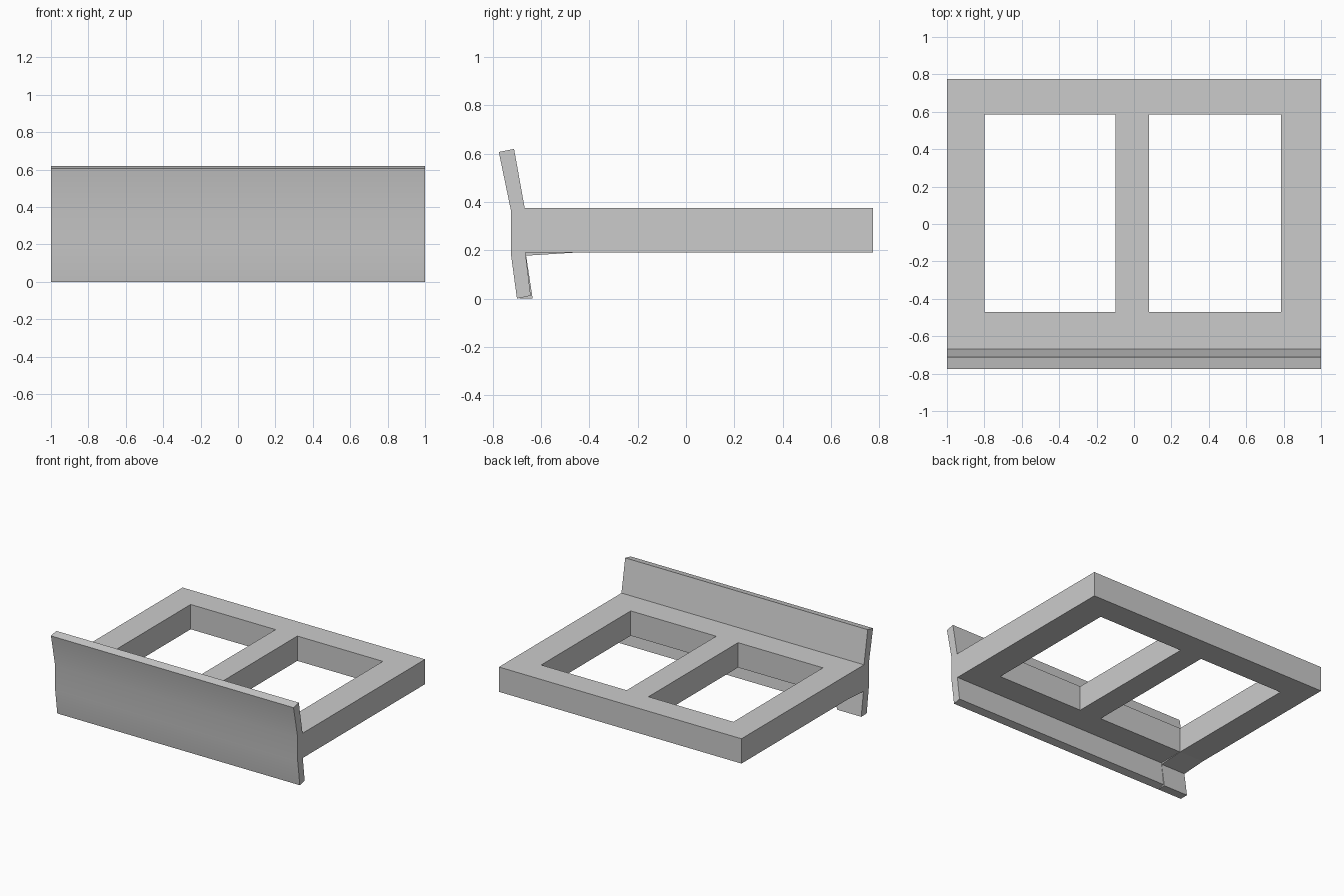
import bpy
import bmesh
from math import radians

if "Cube" in bpy.data.objects:
    bpy.data.objects.remove(bpy.data.objects["Cube"], do_unlink=True)

# Single grey finish
grey = bpy.data.materials.new("plain grey")
grey.use_nodes = True
colour = (0.6, 0.6, 0.6, 1)
grey.diffuse_color = colour
grey.node_tree.nodes["Principled BSDF"].inputs["Base Color"].default_value = colour


def extrude_profile(name, profile, x0, x1):
    """Sweep a closed (y, z) outline from x0 to x1."""
    bm = bmesh.new()
    face = bm.faces.new([bm.verts.new((x0, y, z)) for y, z in profile])
    ext = bmesh.ops.extrude_face_region(bm, geom=[face])["geom"]
    moved = [g for g in ext if isinstance(g, bmesh.types.BMVert)]
    bmesh.ops.translate(bm, verts=moved, vec=(x1 - x0, 0, 0))
    bmesh.ops.recalc_face_normals(bm, faces=bm.faces)
    mesh = bpy.data.meshes.new(name)
    bm.to_mesh(mesh)
    bm.free()
    mesh.materials.append(grey)
    obj = bpy.data.objects.new(name, mesh)
    bpy.context.collection.objects.link(obj)
    return obj


def select_only(obj):
    bpy.ops.object.select_all(action="DESELECT")
    obj.select_set(True)
    bpy.context.view_layer.objects.active = obj


# Bent front panel and flat frame share one side outline
BACK, TOP, UNDER = 0.775, 0.375, 0.19
panel_frame = extrude_profile("panel_and_frame", [
    (-0.775, 0.607), (-0.725, 0.365), (-0.725, 0.185), (-0.70, 0.0),
    (-0.643, 0.012), (-0.665, UNDER), (BACK, UNDER), (BACK, TOP),
    (-0.668, TOP), (-0.712, 0.62)], -1, 1)

# Two rectangular openings through the frame
for x0, x1 in [(-0.80, -0.10), (0.08, 0.785)]:
    cutter = extrude_profile("opening_cutter", [
        (-0.47, 0.1), (0.585, 0.1), (0.585, 0.5), (-0.47, 0.5)], x0, x1)
    cutter.hide_render = True
    mod = panel_frame.modifiers.new("opening", "BOOLEAN")
    mod.operation = "DIFFERENCE"
    mod.solver = "EXACT"
    mod.object = cutter
    select_only(panel_frame)
    bpy.ops.object.modifier_apply(modifier=mod.name)
    bpy.data.objects.remove(cutter, do_unlink=True)

# Thin gusset under the right front corner
extrude_profile("corner_gusset", [
    (-0.47, UNDER), (-0.662, 0.178), (-0.635, 0.0), (-0.69, 0.0),
    (-0.69, UNDER)], -1, -0.8)

# Soft bends on the panel front, crisp corners elsewhere
select_only(panel_frame)
bpy.ops.object.shade_smooth_by_angle(angle=radians(30))
